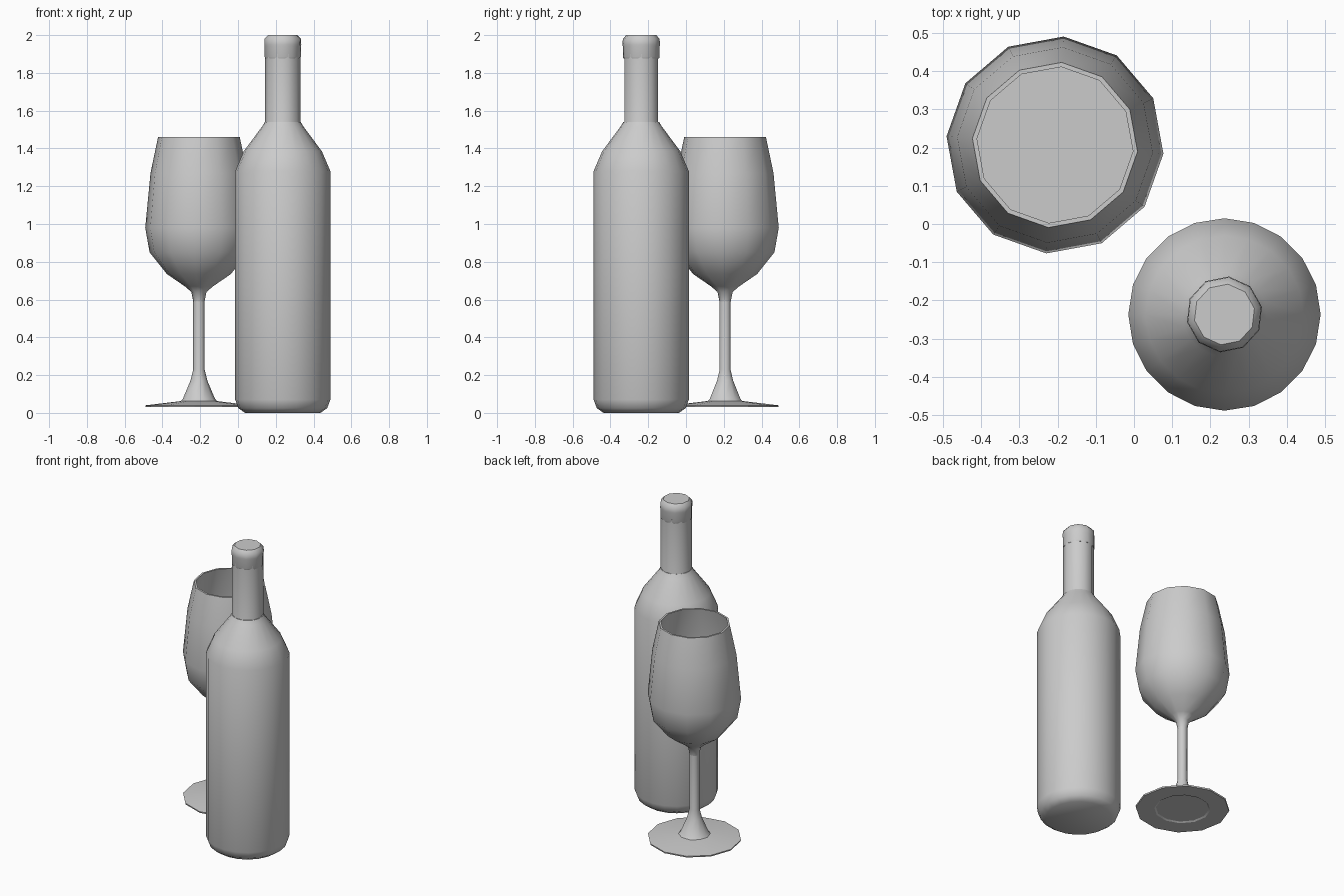
import bpy, bmesh, math

cube = bpy.data.objects.get("Cube")
if cube:
    bpy.data.objects.remove(cube, do_unlink=True)

grey = bpy.data.materials.new("plain_grey")
grey.use_nodes = True
colour = (0.6, 0.6, 0.6, 1)
grey.diffuse_color = colour
grey.node_tree.nodes["Principled BSDF"].inputs["Base Color"].default_value = colour


def lathe(name, profile, sides, centre, turn=0.0, angle=40):
    """Revolve (radius, height) points, closing the ends with flat caps."""
    bm = bmesh.new()
    rings = []
    for r, z in profile:
        ring = []
        for i in range(sides):
            a = 2 * math.pi * i / sides + turn
            ring.append(bm.verts.new((r * math.cos(a), r * math.sin(a), z)))
        rings.append(ring)
    for low, high in zip(rings, rings[1:]):
        for i in range(sides):
            j = (i + 1) % sides
            bm.faces.new((low[i], low[j], high[j], high[i]))
    bm.faces.new(rings[0][::-1])
    bm.faces.new(rings[-1])
    bmesh.ops.recalc_face_normals(bm, faces=bm.faces)
    mesh = bpy.data.meshes.new(name)
    bm.to_mesh(mesh)
    bm.free()
    mesh.materials.append(grey)
    ob = bpy.data.objects.new(name, mesh)
    ob.location = (*centre, 0)
    bpy.context.collection.objects.link(ob)
    bpy.ops.object.select_all(action="DESELECT")
    ob.select_set(True)
    bpy.context.view_layer.objects.active = ob
    bpy.ops.object.shade_smooth_by_angle(angle=math.radians(angle))
    return ob


bottle_at = (0.237, -0.237)
glass_at = (-0.207, 0.207)

# Bottle body with chamfered foot and rounded shoulder
lathe("bottle_body",
      [(0.2, 0), (0.235, 0.025), (0.252, 0.07), (0.252, 1.28),
       (0.207, 1.385), (0.11, 1.515), (0.095, 1.54)], 20, bottle_at)

# Neck and the slightly wider lip
lathe("bottle_neck", [(0.105, 1.5), (0.094, 1.54), (0.094, 1.9)], 10, bottle_at)
lathe("bottle_lip",
      [(0.094, 1.875), (0.098, 1.885), (0.098, 1.94), (0.1, 1.95),
       (0.098, 1.98), (0.08, 2.0)], 10, bottle_at, turn=0.2)

# Outer bowl, from the stem up to the rim, then the inner wall back down
outer = [(0.03, 0.59), (0.04, 0.64), (0.075, 0.67), (0.17, 0.735),
         (0.262, 0.85), (0.285, 0.98), (0.257, 1.27), (0.217, 1.46)]
wall = 0.012
inner = [(r - wall, z + (0 if z > 1.4 else wall)) for r, z in outer[:1:-1]]
lathe("glass_bowl", outer + inner, 12, glass_at, turn=-0.08, angle=50)

# Drink filling the lower bowl
drink = [(r - 2 * wall, z + 2 * wall) for r, z in outer[2:6]]
lathe("drink", drink + [(0.255, 1.06)], 12, glass_at, turn=-0.08)

# Stem flaring into the foot
lathe("glass_stem",
      [(0.1, 0.058), (0.085, 0.075), (0.045, 0.17), (0.03, 0.23), (0.03, 0.6)],
      10, glass_at, angle=50)

# Thin foot with a shallow recess underneath
lathe("glass_foot",
      [(0.16, 0.037), (0.17, 0.031), (0.282, 0.031), (0.284, 0.04),
       (0.1, 0.062)], 12, glass_at, turn=-0.08, angle=25)
